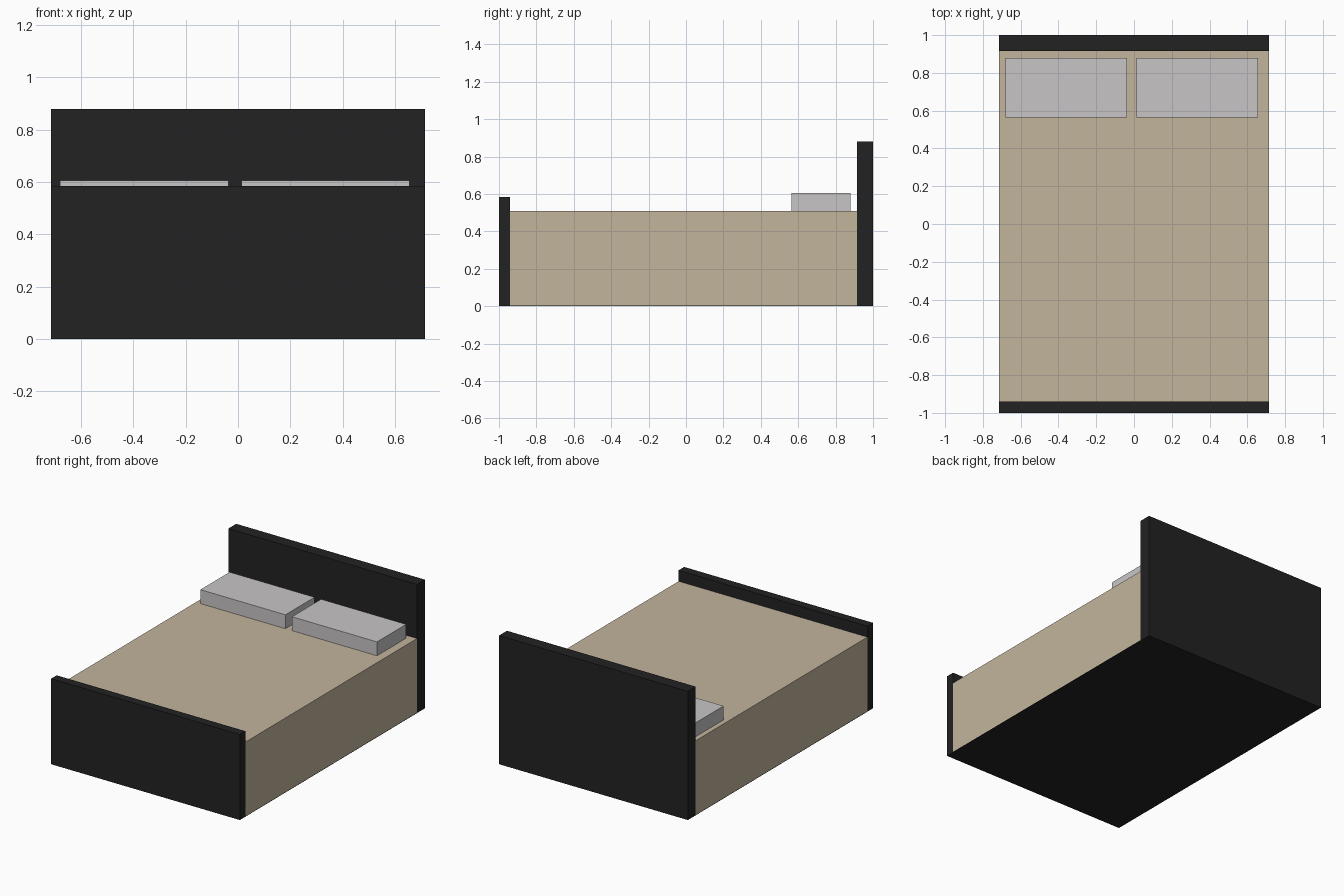
import bpy

cube = bpy.data.objects.get("Cube")
if cube:
    bpy.data.objects.remove(cube, do_unlink=True)


def material(name, rgb):
    mat = bpy.data.materials.new(name)
    mat.use_nodes = True
    mat.diffuse_color = (*rgb, 1)
    mat.node_tree.nodes["Principled BSDF"].inputs["Base Color"].default_value = (*rgb, 1)
    return mat


def box(name, mat, x, y, z):
    """Box spanning the given (min, max) range on each axis."""
    spans = (x, y, z)
    bpy.ops.mesh.primitive_cube_add(size=1, location=[(a + b) / 2 for a, b in spans])
    obj = bpy.context.object
    obj.name = name
    obj.scale = [b - a for a, b in spans]
    bpy.ops.object.transform_apply(location=False, rotation=False, scale=True)
    obj.data.materials.append(mat)
    return obj


black = material("black wood", (0.016, 0.016, 0.016))
tan = material("tan fabric", (0.545, 0.462, 0.335))
pale = material("pale grey linen", (0.58, 0.56, 0.57))

half = 0.714
foot_y, head_y = -0.94, 0.915
base_top, bed_top = 0.004, 0.51
width = (-half, half)

# Frame panels and thin underside
box("footboard", black, width, (-1, foot_y), (0, 0.585))
box("headboard", black, width, (head_y, 1), (0, 0.88))
box("bed_base", black, width, (foot_y, head_y), (0, base_top))

# Mattress fills the space between the panels
box("mattress", tan, width, (foot_y, head_y), (base_top, bed_top))

# Pair of pillows, sitting slightly off centre
for name, x in (("right_pillow", -0.68), ("left_pillow", 0.013)):
    box(name, pale, (x, x + 0.643), (0.565, 0.88), (bed_top, 0.605))
